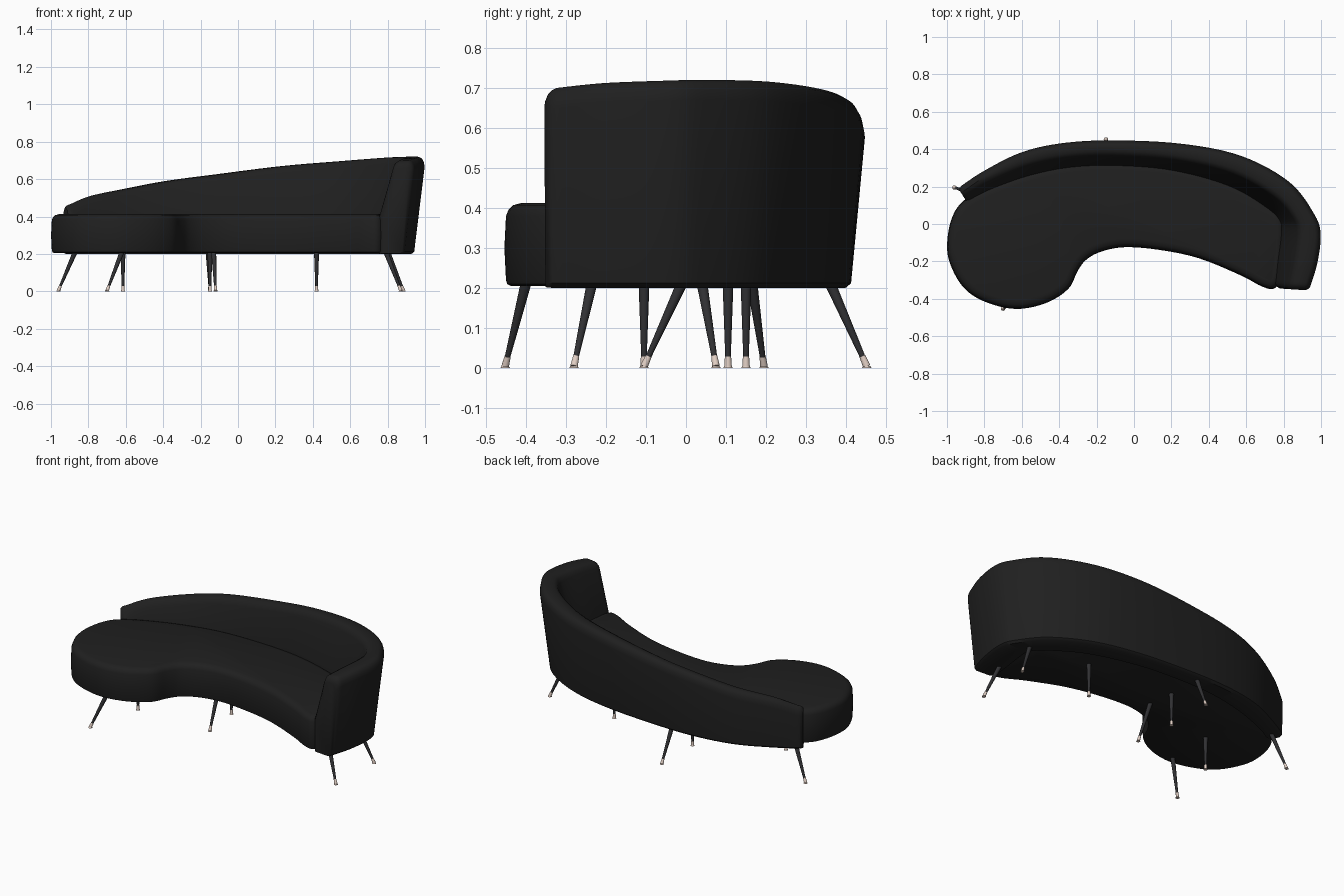
import bpy, bmesh, math
from mathutils import Vector

if "Cube" in bpy.data.objects:
    bpy.data.objects.remove(bpy.data.objects["Cube"])


def material(name, color):
    m = bpy.data.materials.new(name)
    m.diffuse_color = (*color, 1)
    m.use_nodes = True
    m.node_tree.nodes["Principled BSDF"].inputs["Base Color"].default_value = m.diffuse_color
    return m


BLACK = material("black_leather", (0.014, 0.014, 0.014))
DARK = material("dark_wood", (0.03, 0.03, 0.033))
METAL = material("pale_metal", (0.75, 0.62, 0.55))


def smooth_path(pts, steps, closed):
    """Catmull-Rom interpolation of tuples of any length."""
    n, out = len(pts), []
    for i in range(n if closed else n - 1):
        idx = [i - 1, i, i + 1, i + 2]
        idx = [k % n if closed else min(max(k, 0), n - 1) for k in idx]
        quad = list(zip(*[pts[k] for k in idx]))
        for s in range(steps):
            t = s / steps
            out.append(tuple(
                0.5 * (2 * b + (c - a) * t + (2 * a - 5 * b + 4 * c - d) * t * t
                       + (3 * b - a - 3 * c + d) * t ** 3) for a, b, c, d in quad))
    if not closed:
        out.append(pts[-1])
    return out


def finish(obj, mat, angle=40):
    obj.data.materials.append(mat)
    bpy.ops.object.select_all(action='DESELECT')
    bpy.context.view_layer.objects.active = obj
    obj.select_set(True)
    bpy.ops.object.shade_smooth_by_angle(angle=math.radians(angle))


def loft(name, rings, mat):
    """Skin a list of closed rings and cap both ends."""
    bm = bmesh.new()
    vr = [[bm.verts.new(p) for p in r] for r in rings]
    n = len(vr[0])
    for a, b in zip(vr, vr[1:]):
        for i in range(n):
            bm.faces.new((a[i], a[(i + 1) % n], b[(i + 1) % n], b[i]))
    bm.faces.new(vr[0])
    bm.faces.new(vr[-1])
    bmesh.ops.recalc_face_normals(bm, faces=bm.faces)
    me = bpy.data.meshes.new(name)
    bm.to_mesh(me)
    bm.free()
    obj = bpy.data.objects.new(name, me)
    bpy.context.collection.objects.link(obj)
    finish(obj, mat)


# Seat: kidney-shaped cushion, counter-clockwise outline
outline = smooth_path([
    (-0.995, -0.10), (-0.98, -0.21), (-0.91, -0.335), (-0.80, -0.41), (-0.635, -0.45),
    (-0.475, -0.42), (-0.355, -0.345), (-0.305, -0.25), (-0.26, -0.19), (-0.18, -0.145),
    (-0.05, -0.12), (0.14, -0.135), (0.35, -0.18), (0.57, -0.27), (0.685, -0.33),
    (0.75, -0.34), (0.79, -0.27), (0.805, -0.10), (0.80, 0.02), (0.75, 0.08),
    (0.62, 0.17), (0.35, 0.27), (0.085, 0.32), (-0.29, 0.325), (-0.556, 0.275),
    (-0.78, 0.195), (-0.91, 0.12), (-0.97, 0.03)], 5, True)
normals = []
for i in range(len(outline)):
    a, b = Vector(outline[i - 1]), Vector(outline[(i + 1) % len(outline)])
    d = (b - a).normalized()
    normals.append(Vector((d.y, -d.x)))
rings = []
for off, z in [(-0.012, 0.205), (-0.003, 0.21), (0, 0.22), (0.004, 0.30), (0, 0.38),
               (-0.006, 0.395), (-0.018, 0.407), (-0.04, 0.413)]:
    rings.append([(p[0] + q.x * off, p[1] + q.y * off, z) for p, q in zip(outline, normals)])
loft("seat", rings, BLACK)

# Backrest and arm: outer x, y / inner x, y / height, swept round the back
stations = smooth_path([
    (-0.915, 0.21, -0.865, 0.13, 0.465), (-0.80, 0.285, -0.76, 0.185, 0.51),
    (-0.61, 0.38, -0.556, 0.257, 0.55), (-0.40, 0.43, -0.34, 0.30, 0.59),
    (-0.13, 0.447, -0.10, 0.31, 0.625), (0.245, 0.43, 0.20, 0.285, 0.67),
    (0.57, 0.365, 0.50, 0.205, 0.697), (0.83, 0.225, 0.70, 0.09, 0.716),
    (0.965, 0.05, 0.775, 0.02, 0.72), (0.998, -0.06, 0.785, -0.05, 0.718),
    (0.98, -0.21, 0.765, -0.20, 0.712), (0.945, -0.325, 0.755, -0.312, 0.70)], 6, False)


def back_ring(st, push=0.0, sd=1.0, sz=1.0):
    o, i, h = Vector(st[:2]), Vector(st[2:4]), st[4]
    w = (i - o).length
    u = (i - o) / w
    along = Vector((-u.y, u.x))
    t = max(0.0, (h - 0.45) * 0.21)
    th = 0.5 * w + 0.02
    prof = [(t + 0.015, 0.20), (t, 0.212), (0, h - 0.05), (0.005, h - 0.025),
            (0.015, h - 0.008), (0.03, h), (th - 0.03, h - 0.003), (th - 0.01, h - 0.015),
            (th, h - 0.04), (w, 0.395), (w, 0.20)]
    out = []
    for d, z in prof:
        c = w / 2
        p = o + u * (c + (d - c) * sd) + along * push
        out.append((p.x, p.y, 0.23 + (z - 0.23) * sz))
    return out


ends = [(0.012, 0.97, 0.988), (0.023, 0.88, 0.965), (0.031, 0.72, 0.925)]
rings = [back_ring(s) for s in stations]
sign = 1 if Vector(back_ring(stations[0], 0.03)[0]).x < rings[0][0][0] else -1
rings = [back_ring(stations[0], sign * p, a, b) for p, a, b in reversed(ends)] + rings
rings += [back_ring(stations[-1], -sign * p, a, b) for p, a, b in ends]
loft("backrest", rings, BLACK)


def rod(name, p, q, r1, r2, mat):
    p, q = Vector(p), Vector(q)
    bpy.ops.mesh.primitive_cone_add(vertices=16, radius1=r1, radius2=r2,
                                    depth=(q - p).length, location=(p + q) / 2)
    obj = bpy.context.object
    obj.name = name
    obj.rotation_euler = (q - p).to_track_quat('Z', 'Y').to_euler()
    finish(obj, mat)


# Legs: foot x, y and top x, y; tapered dark rod, metal ferrule and foot pad
legs = [(-0.96, 0.195, -0.87, 0.165), (-0.70, -0.452, -0.62, -0.40),
        (-0.15, 0.452, -0.16, 0.36), (0.87, -0.28, 0.79, -0.235),
        (0.885, 0.075, 0.80, 0.04), (0.42, 0.105, 0.42, 0.105),
        (-0.12, -0.105, -0.13, -0.01), (-0.15, 0.15, -0.15, 0.15),
        (-0.615, -0.105, -0.615, -0.105)]
for n, (fx, fy, tx, ty) in enumerate(legs, 1):
    foot, top = Vector((fx, fy, 0.004)), Vector((tx, ty, 0.212))
    mid = foot.lerp(top, 0.12)
    rod(f"leg_{n}", mid, top, 0.007, 0.0135, DARK)
    rod(f"ferrule_{n}", foot, mid, 0.0095, 0.0078, METAL)
    rod(f"foot_pad_{n}", (fx, fy, 0), (fx, fy, 0.005), 0.012, 0.009, METAL)
